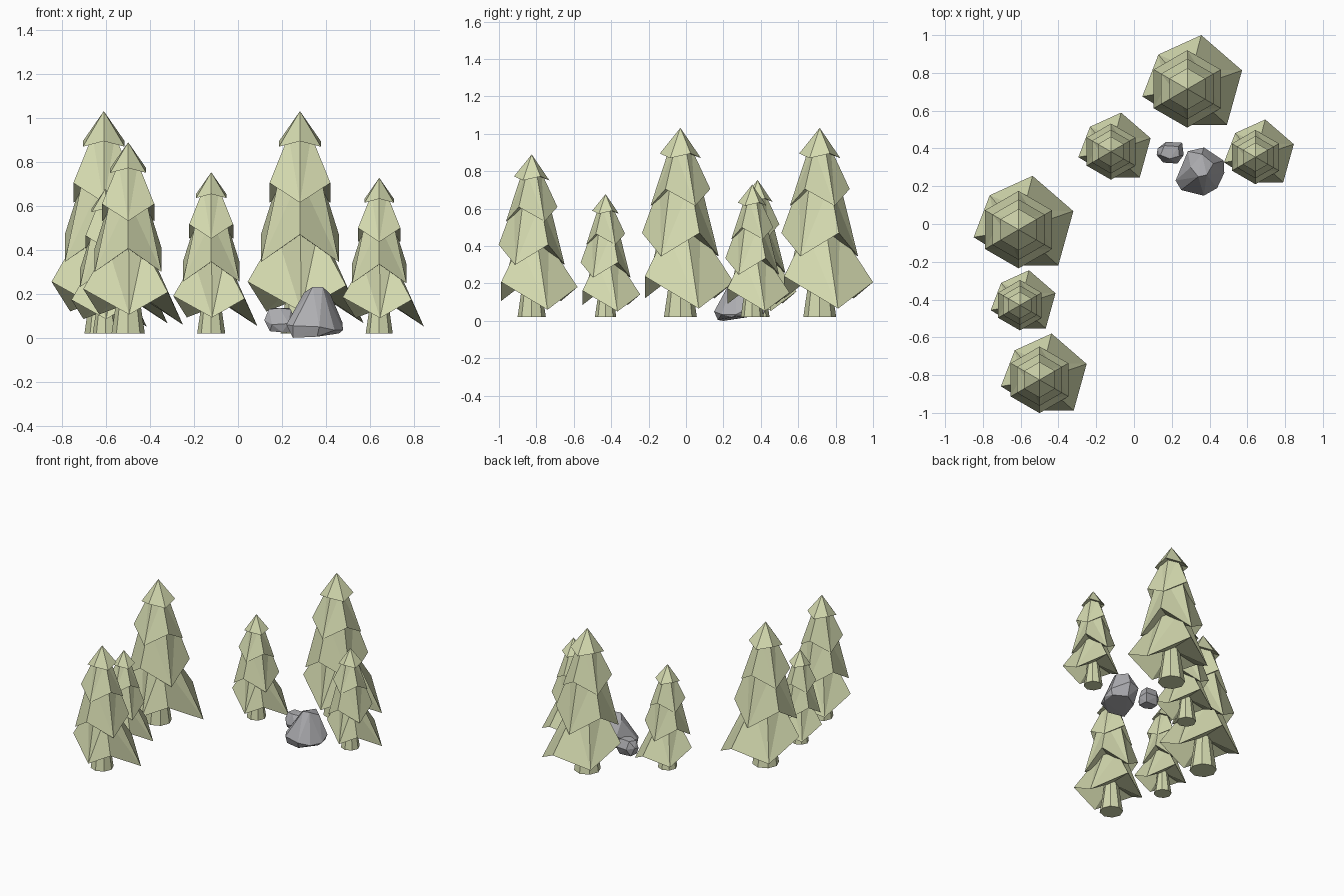
import bpy, bmesh, math

if "Cube" in bpy.data.objects:
    bpy.data.objects.remove(bpy.data.objects["Cube"])


def material(name, rgb):
    m = bpy.data.materials.new(name)
    m.diffuse_color = (*rgb, 1)
    m.use_nodes = True
    m.node_tree.nodes["Principled BSDF"].inputs["Base Color"].default_value = m.diffuse_color
    return m


PINE = material("pale pine green", (0.66, 0.70, 0.43))
STONE = material("stone grey", (0.42, 0.42, 0.44))


def finish(bm, name, mat, loc=(0, 0, 0), s=1.0):
    bmesh.ops.recalc_face_normals(bm, faces=bm.faces[:])
    me = bpy.data.meshes.new(name)
    bm.to_mesh(me)
    bm.free()
    me.materials.append(mat)
    ob = bpy.data.objects.new(name, me)
    ob.location = loc
    ob.scale = (s, s, s)
    bpy.context.collection.objects.link(ob)
    return ob


def tier(bm, rim, apex_z, top_r=0.0, top_z=None, hollow=0.08):
    """Jagged skirt: rim points, narrowing to a point, with a hollow underside."""
    n = len(rim)
    outer = [bm.verts.new(p) for p in rim]
    tip = bm.verts.new((0, 0, apex_z))
    mean = sum(p[2] for p in rim) / n
    under = bm.verts.new((0, 0, mean + hollow))
    upper = None
    if top_r:
        upper = []
        for x, y, z in rim:
            r = math.hypot(x, y)
            upper.append(bm.verts.new((x / r * top_r, y / r * top_r, top_z)))
    for i in range(n):
        j = (i + 1) % n
        if upper:
            # split each side so the folds run from low points to high points
            low, high = (i, j) if rim[i][2] < rim[j][2] else (j, i)
            bm.faces.new((outer[low], outer[high], upper[high]))
            bm.faces.new((outer[low], upper[high], upper[low]))
            bm.faces.new((upper[i], upper[j], tip))
        else:
            bm.faces.new((outer[i], outer[j], tip))
        bm.faces.new((outer[j], outer[i], under))


def zigzag(r, z_low, z_high, low_first):
    """Six rim points at 30, 90 ... 330 degrees, alternating low and high."""
    pts = []
    for k in range(6):
        a = math.radians(30 + 60 * k)
        low = (k % 2 == 0) == low_first
        pts.append((r * math.cos(a), r * math.sin(a), z_low if low else z_high))
    return pts


# wide bottom skirt, uneven
SKIRT = [(0.29, 0.098, 0.046), (0.074, 0.285, 0.187), (-0.153, 0.182, 0.10),
         (-0.238, -0.04, 0.235), (0.005, -0.19, 0.10), (0.21, -0.19, 0.218)]


def tree(name, x, y, s):
    loc = (x, y, 0.02)
    # tapered trunk
    bm = bmesh.new()
    bmesh.ops.create_cone(bm, cap_ends=True, segments=8, radius1=0.088,
                          radius2=0.05, depth=0.26)
    bmesh.ops.translate(bm, verts=bm.verts[:], vec=(0, 0, 0.13))
    finish(bm, name + "_trunk", PINE, loc, s)
    # four stacked branch tiers
    tiers = [
        (SKIRT, 0.52, 0.11, 0.46, 0.10),
        (zigzag(0.205, 0.325, 0.45, False), 0.75, 0.11, 0.71, 0.06),
        (zigzag(0.16, 0.595, 0.685, True), 0.92, 0.06, 0.90, 0.05),
        (zigzag(0.11, 0.85, 0.875, False), 1.012, 0, None, 0.03),
    ]
    for k, (rim, apex, tr, tz, hollow) in enumerate(tiers):
        bm = bmesh.new()
        tier(bm, rim, apex, tr, tz, hollow)
        finish(bm, f"{name}_branches_{k + 1}", PINE, loc, s)


for i, t in enumerate([(0.282, 0.715, 1.0), (-0.122, 0.383, 0.725),
                       (0.643, 0.354, 0.70), (-0.611, -0.03, 1.0),
                       (-0.604, -0.43, 0.65), (-0.50, -0.825, 0.86)]):
    tree(f"tree_{i + 1}", *t)


# faceted rocks as hulls of a few points
def rock(name, pts):
    bm = bmesh.new()
    for p in pts:
        bm.verts.new(p)
    res = bmesh.ops.convex_hull(bm, input=bm.verts[:])
    loose = [v for v in bm.verts if not v.link_faces]
    bmesh.ops.delete(bm, geom=loose, context='VERTS')
    finish(bm, name, STONE)


rock("large_rock", [
    (0.25, 0.20, 0.0), (0.36, 0.17, 0.005), (0.46, 0.25, 0.02), (0.46, 0.33, 0.03),
    (0.37, 0.38, 0.03), (0.28, 0.33, 0.02),
    (0.22, 0.23, 0.06), (0.25, 0.18, 0.055), (0.37, 0.15, 0.05), (0.44, 0.19, 0.035),
    (0.478, 0.27, 0.035), (0.475, 0.335, 0.07), (0.37, 0.405, 0.13), (0.285, 0.385, 0.12),
    (0.30, 0.30, 0.205), (0.34, 0.25, 0.232), (0.385, 0.26, 0.232),
    (0.42, 0.32, 0.20), (0.36, 0.37, 0.21)])

rock("small_rock", [
    (0.145, 0.35, 0.03), (0.20, 0.335, 0.025), (0.245, 0.345, 0.025),
    (0.24, 0.41, 0.025), (0.15, 0.41, 0.03),
    (0.12, 0.365, 0.08), (0.155, 0.325, 0.06), (0.23, 0.32, 0.065), (0.263, 0.365, 0.07),
    (0.255, 0.43, 0.08), (0.17, 0.435, 0.08), (0.125, 0.40, 0.09),
    (0.14, 0.365, 0.13), (0.19, 0.345, 0.135), (0.24, 0.36, 0.13), (0.235, 0.41, 0.135),
    (0.16, 0.415, 0.135)])
